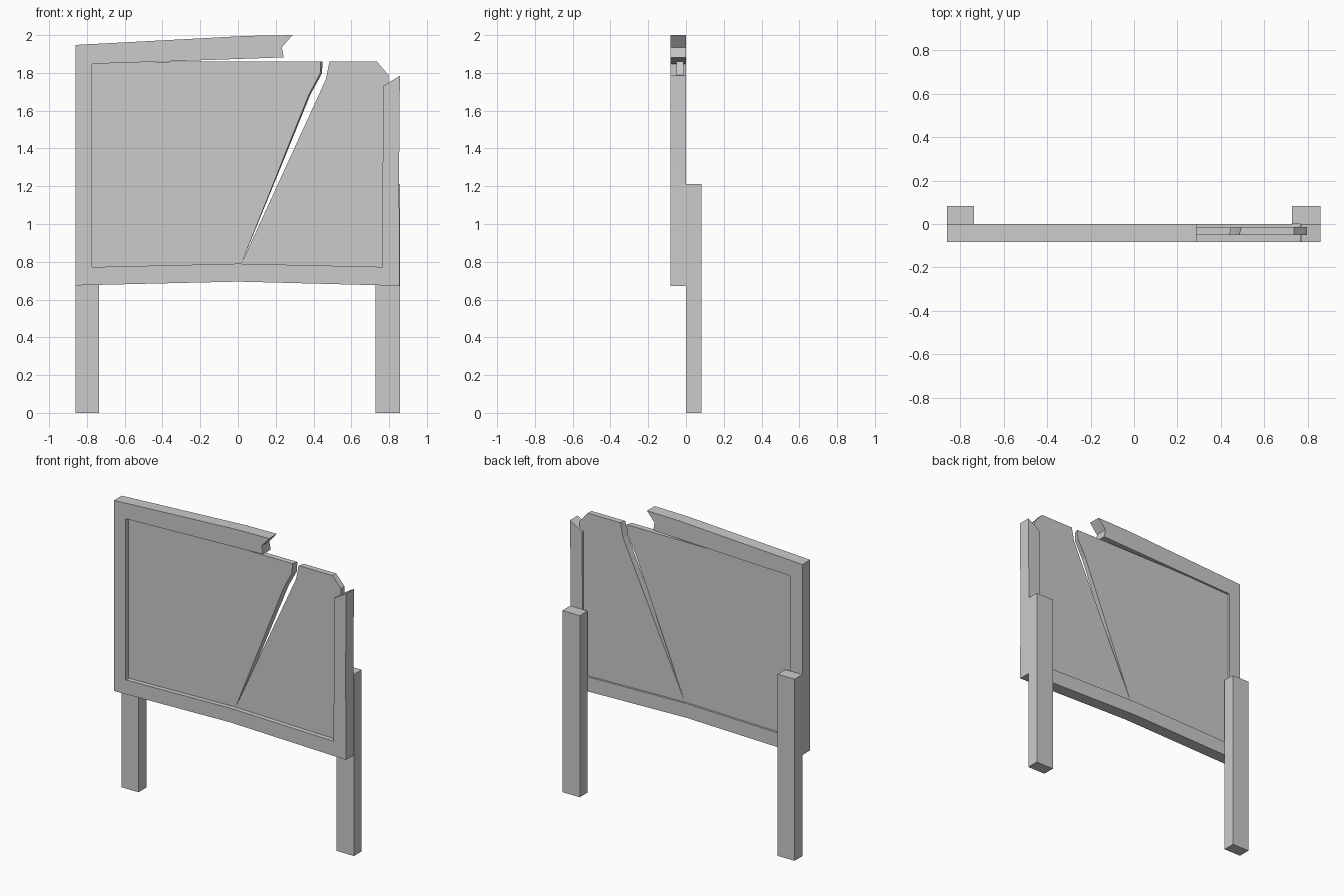
import bpy, bmesh

if "Cube" in bpy.data.objects:
    bpy.data.objects.remove(bpy.data.objects["Cube"])


def prism(name, profile, y0, y1, back=None):
    """Extrude an x-z outline along y; the back outline may differ to give slanted edges."""
    bm = bmesh.new()
    front = [bm.verts.new((x, y0, z)) for x, z in profile]
    rear = [bm.verts.new((x, y1, z)) for x, z in (back or profile)]
    n = len(front)
    bm.faces.new(front)
    bm.faces.new(rear[::-1])
    for i in range(n):
        j = (i + 1) % n
        bm.faces.new((front[j], front[i], rear[i], rear[j]))
    bmesh.ops.recalc_face_normals(bm, faces=bm.faces)
    bmesh.ops.triangulate(bm, faces=[f for f in bm.faces if len(f.verts) > 4])
    mesh = bpy.data.meshes.new(name)
    bm.to_mesh(mesh)
    bm.free()
    obj = bpy.data.objects.new(name, mesh)
    bpy.context.collection.objects.link(obj)
    return obj


# Legs behind the frame
for side, x0, x1 in (("left", -0.86, -0.735), ("right", 0.727, 0.857)):
    prism(side + "_leg", [(x0, 0), (x1, 0), (x1, 1.213), (x0, 1.213)], 0.0, 0.082)

# Broken frame: one outline running from the snapped top rail round to the right stile
prism("broken_frame", [
    (-0.86, 0.675), (0.0, 0.695), (0.855, 0.673), (0.853, 1.3), (0.857, 1.785),
    (0.768, 1.73), (0.764, 0.773), (0.0, 0.79), (-0.773, 0.772), (-0.773, 1.848),
    (-0.25, 1.865), (0.242, 1.882), (0.232, 1.935), (0.288, 2.0), (0.05, 1.996),
    (-0.86, 1.948)], -0.082, 0.0)

# Panel split by a widening crack; its edges slant slightly through the thickness
BOTTOM, TOP = 0.75, 1.86
crack_left = [(0.018, 0.79), (0.375, 1.685), (0.435, 1.797), (0.438, TOP)]
crack_right = [(0.018, 0.79), (0.465, 1.765), (0.484, TOP)]


def slant(points):
    return [(x + 0.01 * (z - 0.79) / 1.07, z) for x, z in points]


left_rest = [(-0.25, TOP), (-0.795, 1.855), (-0.795, BOTTOM), (0.018, BOTTOM)]
right_rest = [(0.735, TOP), (0.796, 1.79), (0.796, BOTTOM), (0.018, BOTTOM)]
prism("left_panel", crack_left + left_rest, -0.051, -0.013,
      slant(crack_left) + left_rest)
prism("right_panel", crack_right + right_rest, -0.051, -0.013,
      slant(crack_right) + right_rest)
